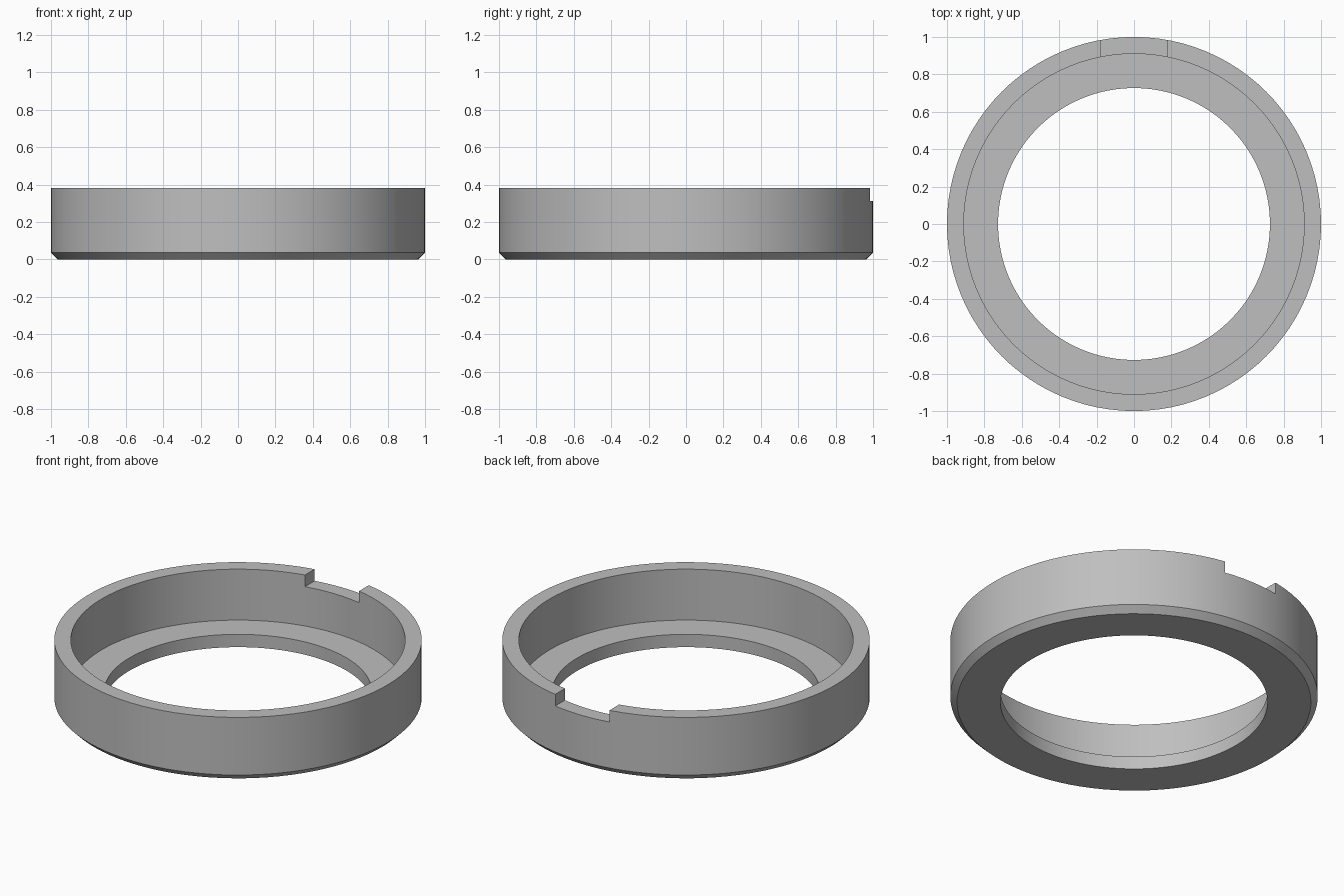
import bpy, bmesh, math
from mathutils import Vector

old = bpy.data.objects.get("Cube")
if old:
    bpy.data.objects.remove(old, do_unlink=True)

SEGMENTS = 96
HEIGHT = 0.383
NOTCH_FLOOR = 0.313
NOTCH_HALF_WIDTH = 0.18

grey = bpy.data.materials.new("plain grey")
grey.use_nodes = True
colour = (0.52, 0.52, 0.52, 1)
grey.diffuse_color = colour
grey.node_tree.nodes["Principled BSDF"].inputs["Base Color"].default_value = colour

# Ring section (radius, height): bore, floor step, wall and bottom chamfer
profile = [(0.727, 0), (0.963, 0), (1, 0.037), (1, HEIGHT),
           (0.91, HEIGHT), (0.91, 0.077), (0.727, 0.077)]

# Revolve the closed section
bm = bmesh.new()
rings = []
for i in range(SEGMENTS):
    a = math.tau * i / SEGMENTS
    rings.append([bm.verts.new((r * math.cos(a), r * math.sin(a), z)) for r, z in profile])
for i, ring in enumerate(rings):
    following = rings[(i + 1) % SEGMENTS]
    for j in range(len(profile)):
        k = (j + 1) % len(profile)
        bm.faces.new((ring[j], following[j], following[k], ring[k]))
bmesh.ops.recalc_face_normals(bm, faces=bm.faces)
mesh = bpy.data.meshes.new("stepped_ring")
bm.to_mesh(mesh)
bm.free()
mesh.materials.append(grey)
body = bpy.data.objects.new("stepped_ring", mesh)
bpy.context.collection.objects.link(body)

# Rectangular notch through the top of the back wall
bpy.ops.mesh.primitive_cube_add(size=1, location=(0, 0.95, NOTCH_FLOOR + 0.1))
cutter = bpy.context.object
cutter.name = "notch_cutter"
cutter.scale = Vector((2 * NOTCH_HALF_WIDTH, 0.4, 0.2))
cutter.data.materials.append(grey)
cutter.hide_render = True

cut = body.modifiers.new("notch", "BOOLEAN")
cut.object = cutter
cut.operation = "DIFFERENCE"
cut.solver = "EXACT"

bpy.ops.object.select_all(action="DESELECT")
body.select_set(True)
bpy.context.view_layer.objects.active = body
bpy.ops.object.modifier_apply(modifier=cut.name)
bpy.data.objects.remove(cutter, do_unlink=True)
bpy.ops.object.shade_smooth_by_angle(angle=math.radians(30))
